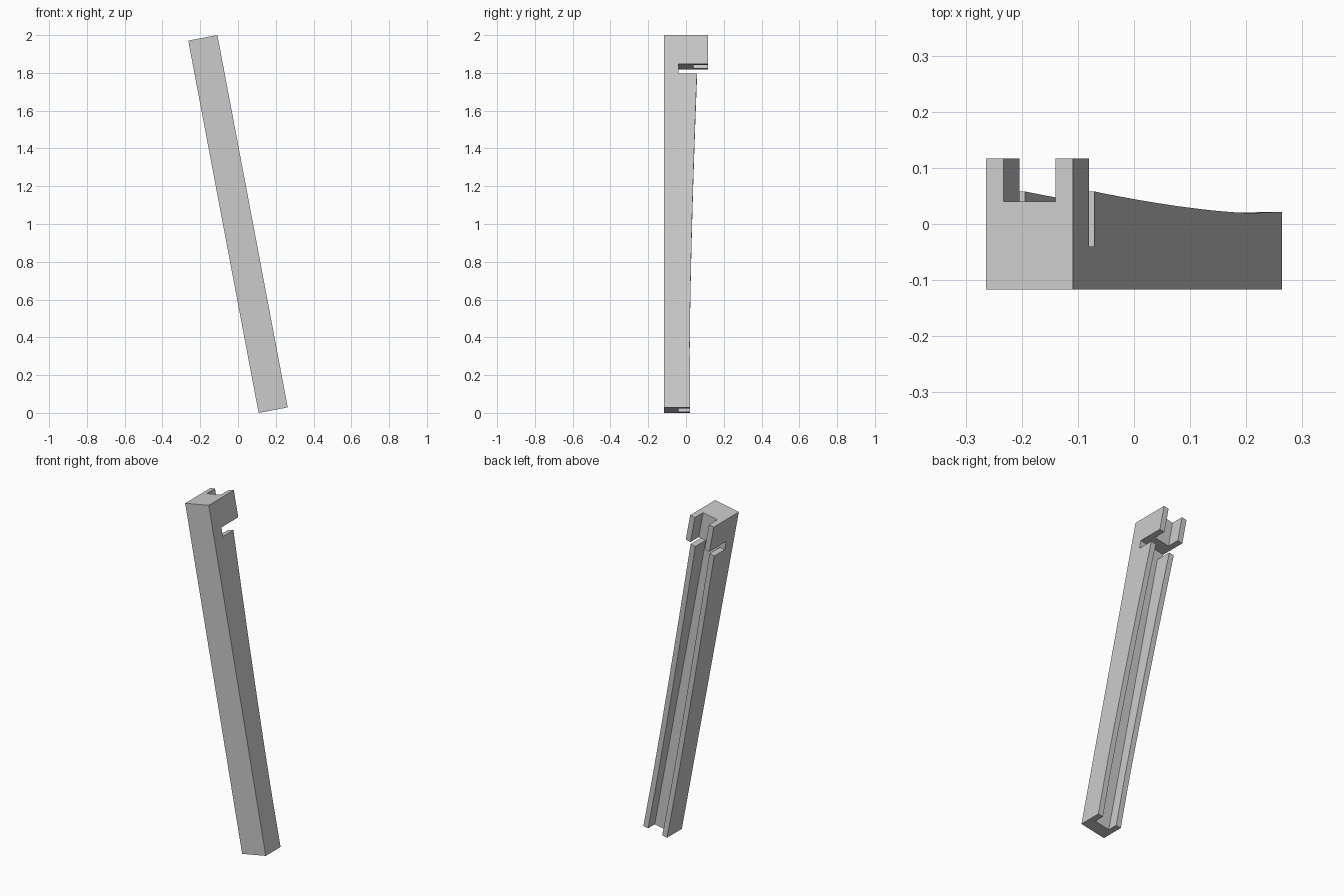
import bpy
import bmesh
from math import radians
from mathutils import Matrix

cube = bpy.data.objects.get("Cube")
if cube:
    bpy.data.objects.remove(cube, do_unlink=True)

WIDTH, HALF, WALL = 0.157, 1.003, 0.0315      # bar width, half length, rail thickness
FRONT, BACK = -0.117, 0.117
SLOT_TOP, SLOT_BOTTOM = HALF - 0.155, HALF - 0.207
DEEP, SHALLOW = -0.04, 0.04                   # groove floors in shaft and head
LEAN = Matrix.Translation((0, 0, 1)) @ Matrix.Rotation(radians(-10.7), 4, "Y")

grey = bpy.data.materials.new("light grey")
grey.use_nodes = True
grey.diffuse_color = (0.6, 0.6, 0.6, 1)
grey.node_tree.nodes["Principled BSDF"].inputs["Base Color"].default_value = (0.6, 0.6, 0.6, 1)


def extrude_profile(name, profile, width):
    """Extrude a (y, z) outline across x, then lean it."""
    bm = bmesh.new()
    face = bm.faces.new([bm.verts.new((-width / 2, y, z)) for y, z in profile])
    side = bmesh.ops.extrude_face_region(bm, geom=[face])["geom"]
    verts = [g for g in side if isinstance(g, bmesh.types.BMVert)]
    bmesh.ops.translate(bm, verts=verts, vec=(width, 0, 0))
    bmesh.ops.recalc_face_normals(bm, faces=bm.faces)
    bm.transform(LEAN)
    mesh = bpy.data.meshes.new(name)
    bm.to_mesh(mesh)
    bm.free()
    mesh.materials.append(grey)
    obj = bpy.data.objects.new(name, mesh)
    bpy.context.collection.objects.link(obj)
    return obj


def rail_back(z):
    """Back edge of the rails, swelling gently towards the head."""
    low = -0.71
    if z < low:
        return 0.0195 + 0.007 * (low - z)
    return 0.0195 + 0.0385 * ((z - low) / (SLOT_BOTTOM - low)) ** 1.5


# Leaning bar: side outline with curved rail edge, cross slot and head
steps = 16
outline = [(FRONT, HALF), (FRONT, -HALF)]
for i in range(steps + 1):
    z = -HALF + (SLOT_BOTTOM + HALF) * i / steps
    outline.append((rail_back(z), z))
outline += [(DEEP, SLOT_BOTTOM), (DEEP, SLOT_TOP), (BACK, SLOT_TOP), (BACK, HALF)]
bar = extrude_profile("grooved_bar", outline, WIDTH)

# Lengthwise grooves: deep along the shaft, shallow through the head
middle = (SLOT_TOP + SLOT_BOTTOM) / 2
for name, floor, bottom, top in (("shaft_groove", DEEP, -HALF - 0.1, middle),
                                 ("head_groove", SHALLOW, middle, HALF + 0.1)):
    box = [(floor, bottom), (0.3, bottom), (0.3, top), (floor, top)]
    cutter = extrude_profile(name, box, WIDTH - 2 * WALL)
    cutter.hide_render = True
    cut = bar.modifiers.new(name, "BOOLEAN")
    cut.operation = "DIFFERENCE"
    cut.solver = "EXACT"
    cut.object = cutter
    bpy.context.view_layer.objects.active = bar
    bpy.ops.object.modifier_apply(modifier=cut.name)
    bpy.data.objects.remove(cutter, do_unlink=True)
